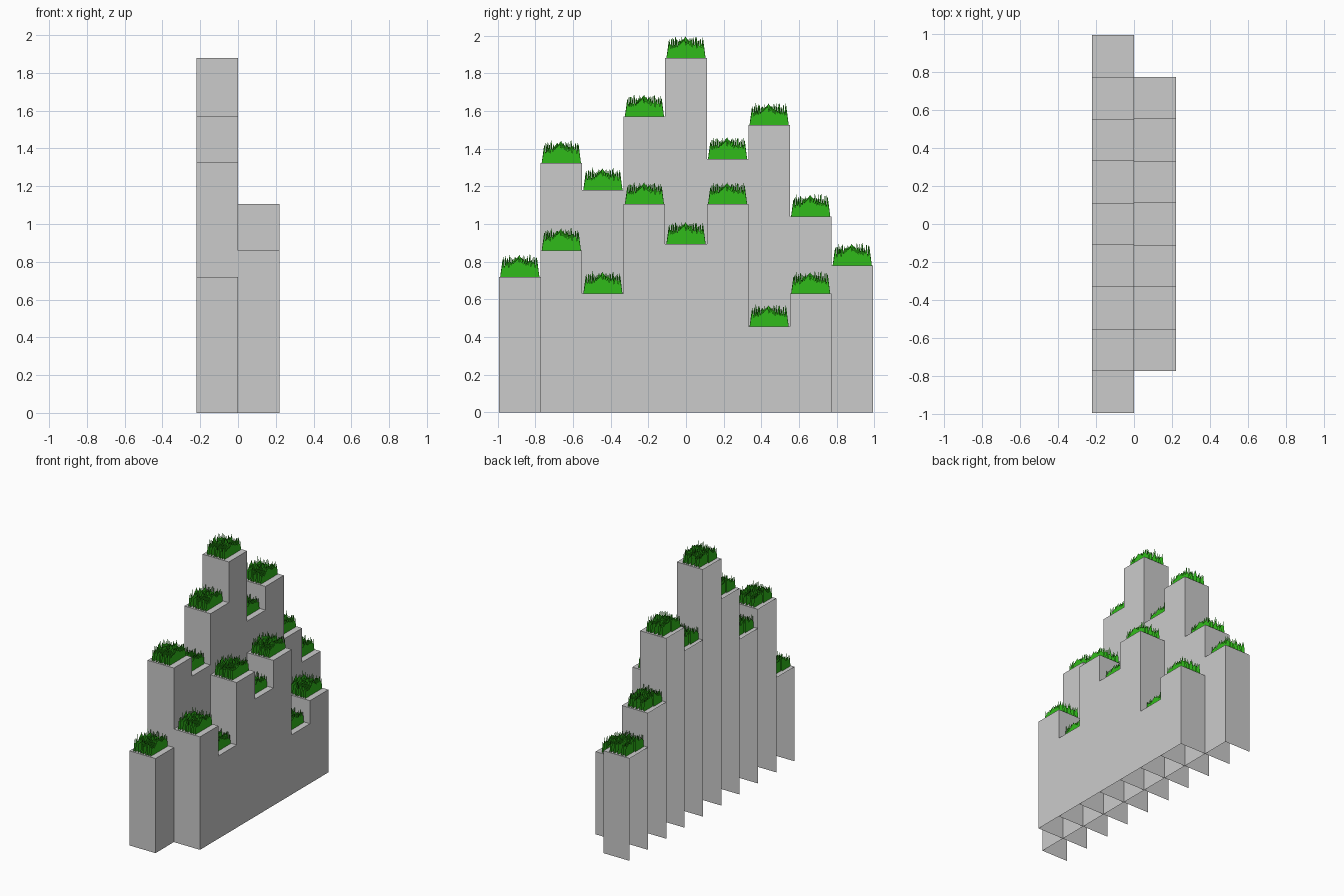
import bpy, bmesh, random

if "Cube" in bpy.data.objects:
    bpy.data.objects.remove(bpy.data.objects["Cube"])

random.seed(4)
P = 0.2205          # column pitch
BACK = [0.72, 1.325, 1.18, 1.57, 1.88, 1.345, 1.525, 1.04, 0.78]
FRONT = [0.86, 0.63, 1.105, 0.895, 1.105, 0.455, 0.63]

grass_mat = bpy.data.materials.new("grass_green")
grass_mat.diffuse_color = (0.03, 0.5, 0.01, 1)
grass_mat.use_nodes = True
grass_mat.node_tree.nodes["Principled BSDF"].inputs["Base Color"].default_value = grass_mat.diffuse_color


def add_object(name, bm):
    mesh = bpy.data.meshes.new(name)
    bm.to_mesh(mesh)
    bm.free()
    obj = bpy.data.objects.new(name, mesh)
    bpy.context.collection.objects.link(obj)
    return obj


def column(name, x, y, h):
    # thin-walled square post, open at the bottom and at the back (-x)
    bm = bmesh.new()
    bmesh.ops.create_cube(bm, size=1)
    for v in bm.verts:
        v.co.x = v.co.x * P + x
        v.co.y = v.co.y * P + y
        v.co.z = (v.co.z + 0.5) * h
    bm.normal_update()
    bmesh.ops.delete(bm, geom=[f for f in bm.faces if f.normal.z < -0.5 or f.normal.x < -0.5],
                     context='FACES')
    # rim line round the planting surface
    top = [f for f in bm.faces if f.normal.z > 0.5]
    bmesh.ops.inset_individual(bm, faces=top, thickness=0.006)
    return add_object(name, bm)


def grass_mesh():
    # upright half-width sheets with a jagged blade edge
    bm = bmesh.new()
    for side in (-1, 1):
        for i in range(10):
            x = -0.08 + 0.16 * (i + random.uniform(0.1, 0.9)) / 10
            tall = random.uniform(0.085, 0.12) if i else 0.12
            n, inner, outer = 8, 0.004 * random.uniform(-1, 1), 0.094
            step = (outer - inner) / n
            pts = [(inner, 0), (0.104, 0)]
            for k in range(n):
                y = outer - k * step
                pts.append((y, random.uniform(0.045, 0.06)))
                z = tall * (1 if k == 3 else random.uniform(0.75, 1))
                pts.append((y - step * random.uniform(0.2, 0.8), z))
            pts.append((inner, 0.05))
            bm.faces.new([bm.verts.new((x, side * a, b)) for a, b in pts])
    bmesh.ops.triangulate(bm, faces=bm.faces[:])
    tuft = add_object("grass_tuft", bm)
    tuft.data.materials.append(grass_mat)
    return tuft


# rows of columns, each topped with the same tuft
tuft = grass_mesh()
first = True
for row, x, heights in (("back", -P / 2, BACK), ("front", P / 2, FRONT)):
    for i, h in enumerate(heights):
        y = (i - (len(heights) - 1) / 2) * P
        column(f"{row}_column_{i + 1}", x, y, h)
        t = tuft
        if not first:
            t = bpy.data.objects.new(f"{row}_grass_{i + 1}", tuft.data)
            bpy.context.collection.objects.link(t)
        first = False
        t.location = (x - 0.004, y, h)
